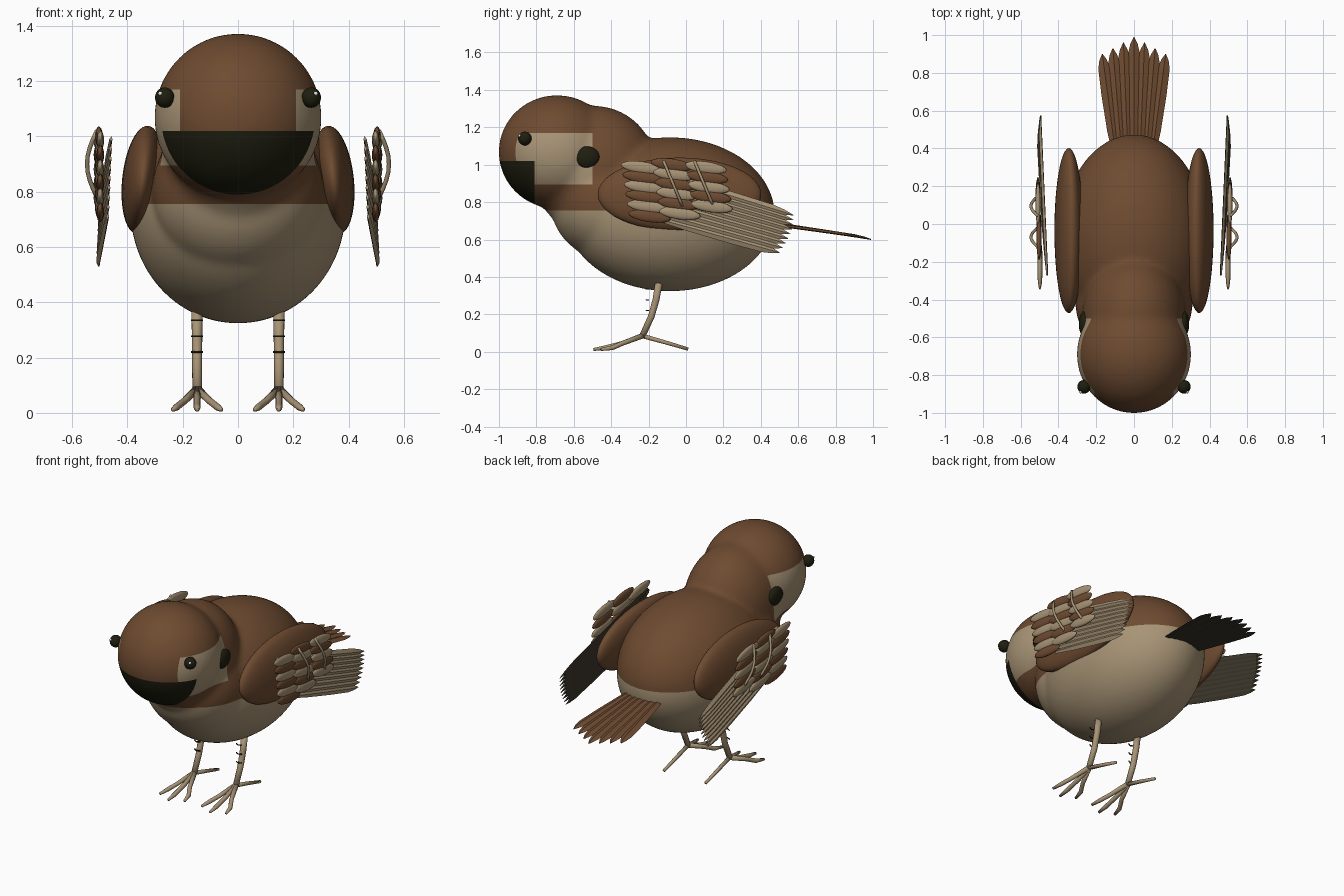
import bpy, bmesh
from math import radians, sin, pi
from mathutils import Vector, Matrix, Euler

if "Cube" in bpy.data.objects:
    bpy.data.objects.remove(bpy.data.objects["Cube"])


def material(name, rgb):
    m = bpy.data.materials.new(name)
    m.use_nodes = True
    m.diffuse_color = (*rgb, 1)
    m.node_tree.nodes["Principled BSDF"].inputs["Base Color"].default_value = (*rgb, 1)
    return m


BROWN = material("chestnut_brown", (0.155, 0.07, 0.03))
BEIGE = material("warm_beige", (0.39, 0.295, 0.18))
BLACK = material("olive_black", (0.013, 0.013, 0.005))
UNDER = material("feather_underside", (0.045, 0.038, 0.024))
WHITE = material("eye_glint", (0.8, 0.8, 0.75))


def finish(name, bm, mats, mirror=False, smooth=True):
    bmesh.ops.recalc_face_normals(bm, faces=bm.faces)
    me = bpy.data.meshes.new(name)
    bm.to_mesh(me)
    bm.free()
    for m in mats:
        me.materials.append(m)
    for p in me.polygons:
        p.use_smooth = smooth
    ob = bpy.data.objects.new(name, me)
    bpy.context.collection.objects.link(ob)
    if mirror:
        ob.modifiers.new("both_sides", "MIRROR")
    return ob


def add_ellipsoid(bm, centre, radii, rot=(0, 0, 0), seg=32):
    mat = (Matrix.Translation(centre) @ Euler([radians(a) for a in rot]).to_matrix().to_4x4()
           @ Matrix.Diagonal((*radii, 1)))
    bmesh.ops.create_uvsphere(bm, u_segments=seg, v_segments=seg // 2, radius=1, matrix=mat)


def ellipsoid(name, centre, radii, mat, rot=(0, 0, 0), seg=32):
    bm = bmesh.new()
    add_ellipsoid(bm, centre, radii, rot, seg)
    return finish(name, bm, [mat], mirror=True)


def tube(name, points, radii, mat, sides=10):
    """Tapered tube swept through points."""
    bm = bmesh.new()
    pts = [Vector(p) for p in points]
    rings = []
    for i, p in enumerate(pts):
        d = (pts[min(i + 1, len(pts) - 1)] - pts[max(i - 1, 0)]).normalized()
        q = d.to_track_quat("Z", "Y")
        rings.append([bm.verts.new(p + q @ (Matrix.Rotation(2 * pi * k / sides, 3, "Z")
                      @ Vector((radii[i], 0, 0)))) for k in range(sides)])
    for a, b in zip(rings, rings[1:]):
        for k in range(sides):
            n = (k + 1) % sides
            bm.faces.new((a[k], a[n], b[n], b[k]))
    bm.faces.new(rings[0])
    bm.faces.new(rings[-1])
    ob = finish(name, bm, [mat], mirror=True)
    return ob


def feather(name, root, tip, width, normal, mat, mirror):
    """Pointed blade with a raised quill line and a dark underside."""
    root, tip, normal = Vector(root), Vector(tip), Vector(normal).normalized()
    side = normal.cross(tip - root).normalized()
    bm = bmesh.new()
    rows = []
    for t, w in ((0, 0.5), (0.25, 0.85), (0.6, 1), (0.86, 0.95), (0.94, 0.6), (1, 0.05)):
        p, s = root.lerp(tip, t), side * width * w / 2
        rows.append([bm.verts.new(v) for v in
                     (p - s, p + normal * 0.014 * min(w, 0.9), p + s, p - normal * 0.004)])
    for a, b in zip(rows, rows[1:]):
        for k in range(4):
            n = (k + 1) % 4
            bm.faces.new((a[k], a[n], b[n], b[k])).material_index = k // 2
    bm.faces.new(rows[0])
    bm.faces.new(rows[-1])
    finish(name, bm, [mat, UNDER], mirror, smooth=False)


# Body, chest, neck and head fused into one smooth skin
bm = bmesh.new()
add_ellipsoid(bm, (0, -0.085, 0.735), (0.39, 0.56, 0.412), seg=64)
add_ellipsoid(bm, (0, -0.42, 0.8), (0.31, 0.305, 0.305), seg=64)
add_ellipsoid(bm, (0, -0.49, 0.97), (0.275, 0.335, 0.345), seg=64)
add_ellipsoid(bm, (0, -0.69, 1.068), (0.303, 0.312, 0.304), seg=64)
body = finish("body", bm, [BROWN, BEIGE, BLACK])
fuse = body.modifiers.new("fuse", "REMESH")
fuse.mode, fuse.voxel_size, fuse.use_smooth_shade = "VOXEL", 0.016, True
relax = body.modifiers.new("relax", "SMOOTH")
relax.iterations = 14
bpy.context.view_layer.objects.active = body
for mod in ("fuse", "relax"):
    bpy.ops.object.modifier_apply(modifier=mod)

# Plumage markings cut along planes
bm = bmesh.new()
bm.from_mesh(body.data)
cuts = [("z", 0.755), ("z", 0.895), ("z", 1.02), ("z", 1.17),
        ("y", -0.81), ("y", -0.5), ("x", 0.21), ("x", -0.21)]
for axis, at in cuts:
    n = Vector([float(axis == a) for a in "xyz"])
    bmesh.ops.bisect_plane(bm, geom=bm.verts[:] + bm.edges[:] + bm.faces[:], dist=1e-5,
                           plane_co=n * at, plane_no=n)
for f in bm.faces:
    f.smooth = True
    x, y, z = f.calc_center_median()
    f.material_index = 0
    if z < 0.755:
        f.material_index = 1
    elif y < -0.81 and z < 1.02:
        f.material_index = 2
    elif y < -0.5 and abs(x) > 0.21 and 0.895 < z < 1.17:
        f.material_index = 1
bm.to_mesh(body.data)
bm.free()

# Eyes and cheek spots
ellipsoid("eyes", (0.265, -0.862, 1.14), (0.035, 0.036, 0.037), BLACK)
ellipsoid("eye_glints", (0.281, -0.889, 1.155), (0.008, 0.008, 0.008), WHITE, seg=12)
ellipsoid("cheek_spots", (0.262, -0.53, 1.04), (0.03, 0.068, 0.058), BLACK)

# Wing shoulders
ellipsoid("wing_shoulders", (0.345, -0.035, 0.842), (0.074, 0.437, 0.197), BROWN, rot=(0, -6, 0), seg=48)

# Long flight feathers
COUNT = 9
for i in range(COUNT):
    t = i / (COUNT - 1)
    root = (0.458 + 0.012 * t, -0.27 + 0.12 * t, 0.99 - 0.28 * t)
    tip = (0.495 + 0.01 * t, 0.575 - 0.075 * t + 0.02 * sin(pi * t), 0.73 - 0.2 * t)
    feather(f"flight_feather_{i + 1}", root, tip, 0.048, (1, -0.05, 0.1), BEIGE, True)

# Overlapping wing coverts in alternating colours
for col, (y, top, rows) in enumerate(((-0.235, 0.985, 6), (-0.075, 1.0, 6), (0.105, 0.985, 5))):
    for row in range(rows):
        z = top - 0.052 * row
        ellipsoid(f"covert_{col + 1}_{row + 1}", (0.498 + 0.005 * col, y + 0.008 * row, z),
                  (0.014, 0.115, 0.032), BROWN if (col + row) % 2 else BEIGE, rot=(-8, 0, 0), seg=16)

# Curved wing bars
for i, y in enumerate((-0.12, 0.045)):
    arc = [(0.51 + 0.036 * sin(pi * k / 8), y + 0.1 * k / 8, 1.02 - 0.24 * k / 8) for k in range(9)]
    tube(f"wing_bar_{i + 1}", arc, [0.008] * len(arc), BEIGE, 8)

# Tail fan
for i in range(-3, 4):
    feather(f"tail_feather_{i + 4}", (0.032 * i, 0.36, 0.7 - 0.003 * abs(i)),
            (0.056 * i, 0.99 - 0.03 * abs(i), 0.602 + 0.005 * abs(i)), 0.066, (0, 0.17, 1), BROWN, False)

# Legs, toes and leg scales
X = 0.148
tube("legs", [(X, -0.145, 0.37), (X, -0.16, 0.28), (X, -0.185, 0.19), (X, -0.235, 0.08)],
     [0.02, 0.019, 0.018, 0.017], BEIGE, 14)
for name, dx, y in (("middle", 0, -0.495), ("inner", -0.087, -0.455), ("outer", 0.087, -0.455)):
    tube(f"{name}_toes", [(X, -0.225, 0.088), (X + dx * 0.5, -0.34, 0.045), (X + dx * 0.85, y + 0.06, 0.021),
                          (X + dx, y, 0.012)], [0.015, 0.013, 0.013, 0.008], BEIGE)
tube("hind_toes", [(X, -0.235, 0.085), (X, -0.11, 0.05), (X, 0.012, 0.014)], [0.013, 0.011, 0.009], BEIGE)
for i, z in enumerate((0.22, 0.277, 0.335)):
    tube(f"leg_scales_{i + 1}", [(X - 0.02, -0.2, z), (X, -0.212, z), (X + 0.02, -0.2, z)],
         [0.004] * 3, BLACK, 6)
